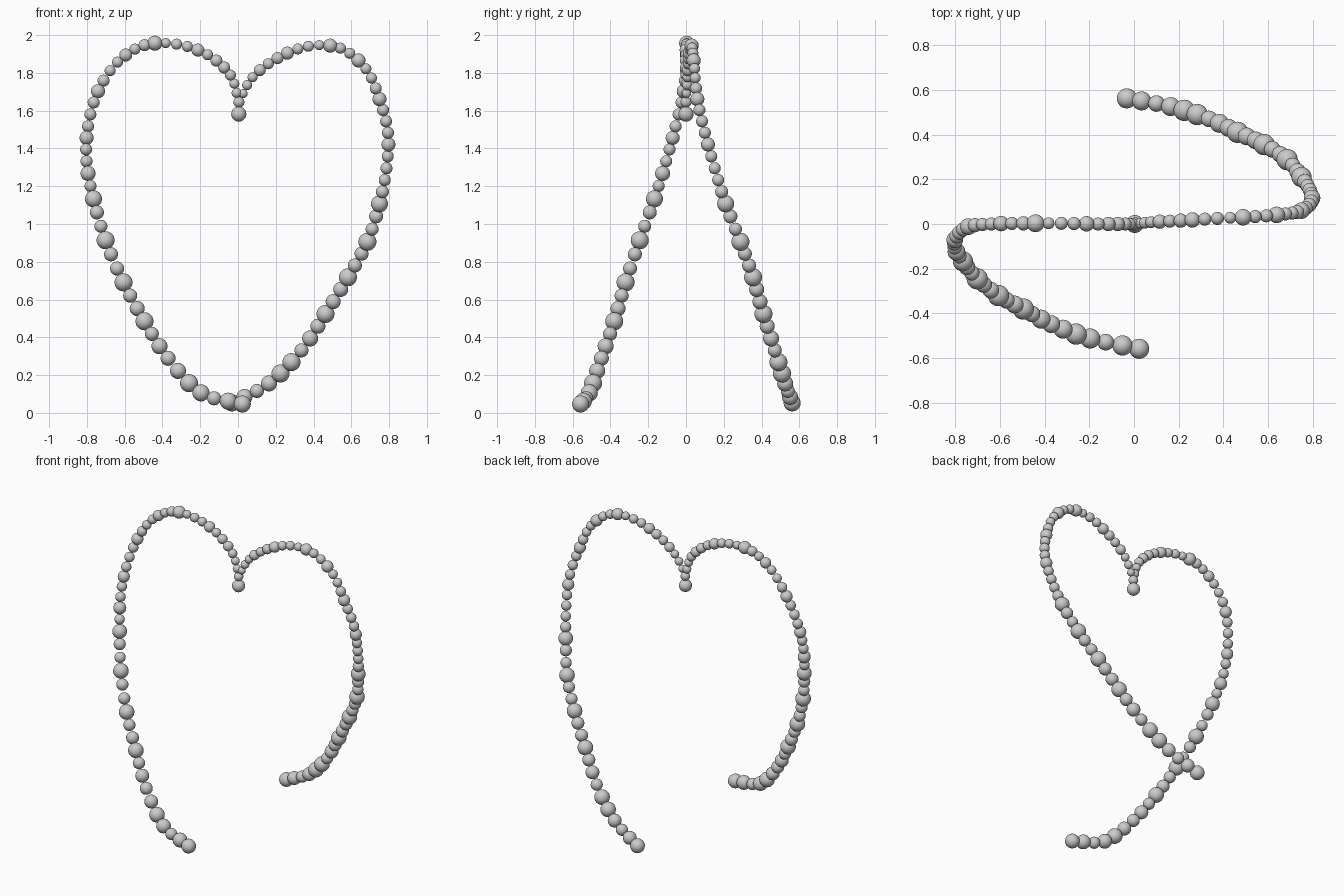
import bpy, bmesh
from mathutils import Matrix, Vector

# Every third bead centre on each half of the heart (x, y, z)
LEFT_PATH = [(.005, 0, 1.645), (-.04, 0, 1.788), (-.161, 0, 1.896), (-.325, .003, 1.952),
             (-.495, .003, 1.947), (-.638, 0, 1.857), (-.741, -.012, 1.703), (-.794, -.055, 1.517),
             (-.802, -.105, 1.332), (-.765, -.167, 1.133), (-.701, -.245, .914), (-.606, -.32, .691),
             (-.495, -.38, .485), (-.37, -.448, .289), (-.196, -.512, .106), (.023, -.558, .047)]
RIGHT_PATH = [(.005, 0, 1.645), (.077, .008, 1.777), (.209, .015, 1.878), (.373, .025, 1.941),
              (.542, .033, 1.931), (.677, .045, 1.822), (.749, .06, 1.661), (.794, .10, 1.483),
              (.786, .152, 1.295), (.749, .21, 1.107), (.685, .288, .906), (.582, .355, .718),
              (.463, .41, .524), (.336, .47, .331), (.164, .525, .156), (-.032, .562, .053)]

# Bead diameters from the cleft to the tip, in steps of 1/378 unit radius
LEFT_SIZES = [11, 10, 10, 11, 12, 12, 11, 13, 11, 11, 10, 15, 12, 11, 13, 11, 11, 12, 14, 12, 12, 12, 14,
              12, 12, 15, 12, 17, 14, 13, 18, 14, 14, 18, 14, 15, 18, 14, 16, 15, 16, 18, 17, 14, 17, 17]
RIGHT_SIZES = [11, 9, 10, 10, 12, 11, 12, 13, 11, 11, 10, 14, 11, 11, 14, 11, 11, 12, 14, 12, 12, 12, 14,
               12, 12, 12, 13, 17, 14, 13, 18, 14, 14, 18, 15, 15, 18, 15, 16, 14, 18, 18, 16, 14, 16, 17]


def point_on_path(path, t):
    """Catmull-Rom point; t counts control points."""
    i = min(int(t), len(path) - 2)
    u = t - i
    b, c = Vector(path[i]), Vector(path[i + 1])
    a = Vector(path[i - 1]) if i > 0 else 2 * b - c
    d = Vector(path[i + 2]) if i + 2 < len(path) else 2 * c - b
    return 0.5 * (2 * b + (c - a) * u + (2 * a - 5 * b + 4 * c - d) * u ** 2
                  + (3 * b - a - 3 * c + d) * u ** 3)


def make_beads(name, beads):
    """One smooth object holding spheres given as (centre, radius)."""
    bm = bmesh.new()
    for centre, radius in beads:
        bmesh.ops.create_uvsphere(bm, u_segments=28, v_segments=18, radius=radius,
                                  matrix=Matrix.Translation(centre))
    for f in bm.faces:
        f.smooth = True
    mesh = bpy.data.meshes.new(name)
    bm.to_mesh(mesh)
    bm.free()
    obj = bpy.data.objects.new(name, mesh)
    bpy.context.collection.objects.link(obj)
    return obj


# Two strands and the bead hanging at the cleft
for name, path, sizes in (("left_bead_strand", LEFT_PATH, LEFT_SIZES),
                          ("right_bead_strand", RIGHT_PATH, RIGHT_SIZES)):
    make_beads(name, [(point_on_path(path, k / 3), s / 378) for k, s in enumerate(sizes)])
make_beads("cleft_bead", [(Vector((.004, 0, 1.582)), .04)])
